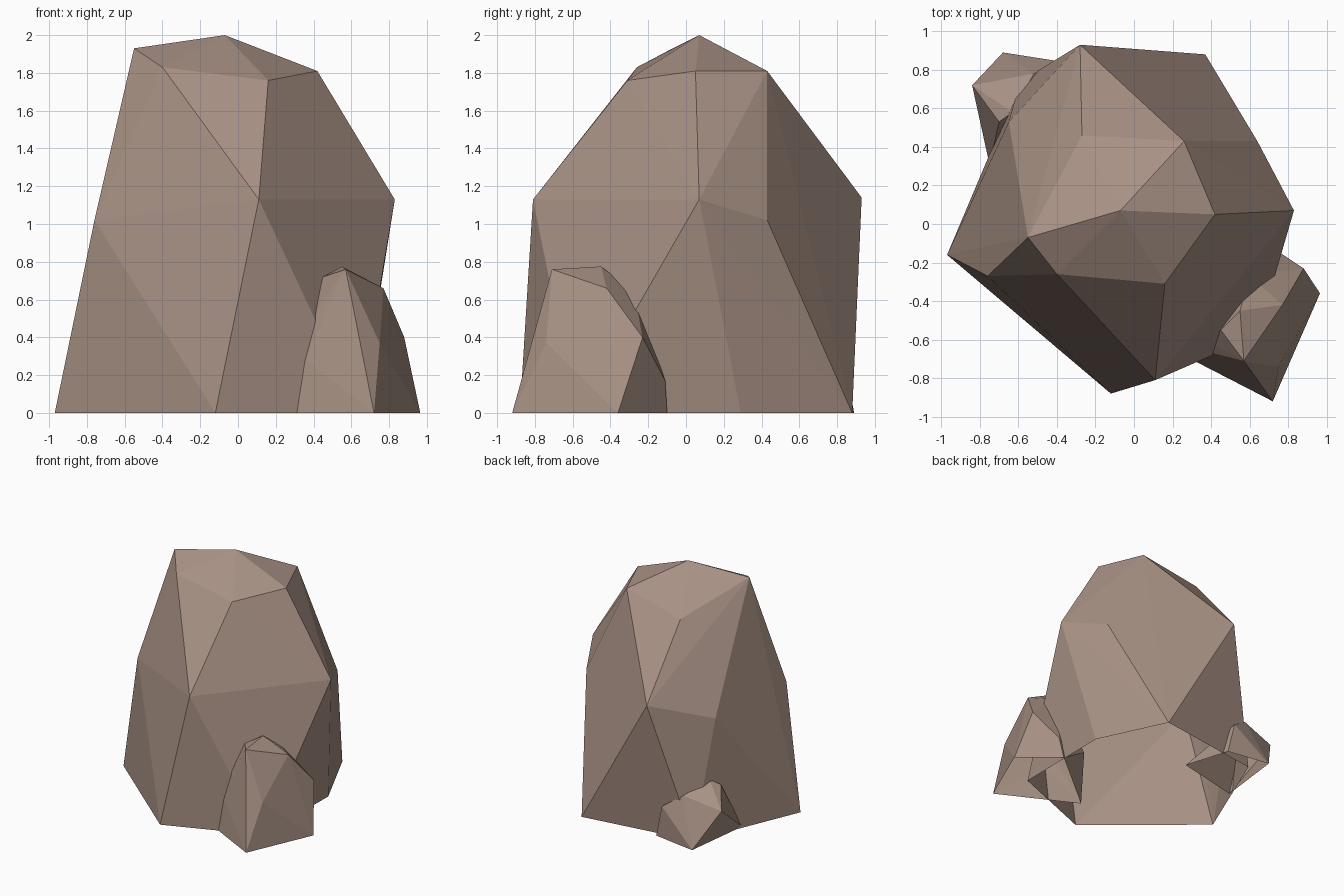
import bpy
import bmesh

# Remove the default object
default_cube = bpy.data.objects.get("Cube")
if default_cube:
    bpy.data.objects.remove(default_cube, do_unlink=True)

# Single stone colour
stone = bpy.data.materials.new("warm_brown_stone")
stone.use_nodes = True
colour = (0.385, 0.28, 0.228, 1.0)
stone.diffuse_color = colour
shader = next(n for n in stone.node_tree.nodes if n.type == "BSDF_PRINCIPLED")
shader.inputs["Base Color"].default_value = colour
shader.inputs["Roughness"].default_value = 0.9


def make_boulder(name, footprint, corners):
    """Wrap a ground outline and its raised corners in a faceted shell, open below."""
    bm = bmesh.new()
    for x, y in footprint:
        bm.verts.new((x, y, 0.0))
    for corner in corners:
        bm.verts.new(corner)
    result = bmesh.ops.convex_hull(bm, input=list(bm.verts), use_existing_faces=False)
    # Corners swallowed by the shell are dropped
    unused = set(result["geom_interior"]) | set(result["geom_unused"])
    loose = [v for v in unused if isinstance(v, bmesh.types.BMVert) and v.is_valid]
    bmesh.ops.delete(bm, geom=loose, context="VERTS")
    bmesh.ops.recalc_face_normals(bm, faces=list(bm.faces))
    # The underside stays open
    ground = [f for f in bm.faces if all(v.co.z < 0.001 for v in f.verts)]
    bmesh.ops.delete(bm, geom=ground, context="FACES")

    mesh = bpy.data.meshes.new(name)
    bm.to_mesh(mesh)
    bm.free()
    mesh.materials.append(stone)
    for face in mesh.polygons:
        face.use_smooth = False
    boulder = bpy.data.objects.new(name, mesh)
    bpy.context.scene.collection.objects.link(boulder)
    return boulder


# Tall central boulder: ground outline, waist corners, crown corners
waist = [
    (0.11, -0.81, 1.13), (0.83, 0.07, 1.13), (0.64, 0.43, 1.02),
    (-0.28, 0.93, 1.14), (-0.65, 0.53, 0.98), (-0.76, -0.27, 1.02),
]
crown = [
    (-0.07, 0.07, 2), (-0.55, -0.07, 1.93), (-0.4, -0.26, 1.83),
    (0.16, -0.31, 1.76), (0.42, 0.05, 1.81), (0.26, 0.43, 1.81),
    (-0.27, 0.46, 1.7),
]
make_boulder(
    "main_boulder",
    [(-0.97, -0.16), (-0.12, -0.88), (0.64, -0.58),
     (0.65, 0.29), (0.37, 0.88), (-0.59, 0.74)],
    waist + crown,
)

# Medium rock leaning on the front corner
make_boulder(
    "front_left_rock",
    [(0.07, -0.585), (0.72, -0.92), (0.965, -0.36), (0.66, -0.1)],
    [(0.36, -0.7, 0.28), (0.41, -0.68, 0.48), (0.4, -0.62, 0.56),
     (0.45, -0.55, 0.72), (0.57, -0.71, 0.76), (0.55, -0.45, 0.775),
     (0.77, -0.42, 0.66), (0.88, -0.23, 0.4), (0.75, -0.74, 0.37),
     (0.7, -0.11, 0.17), (0.6, -0.27, 0.64), (0.36, -0.2, 0.2)],
)

# Small rock at the back corner
make_boulder(
    "back_right_rock",
    [(-0.75, 0.31), (-0.68, 0.89), (-0.3, 0.83), (-0.18, 0.44)],
    [(-0.84, 0.72, 0.31), (-0.52, 0.78, 0.38), (-0.7, 0.53, 0.43),
     (-0.63, 0.58, 0.47), (-0.36, 0.84, 0.27)],
)
